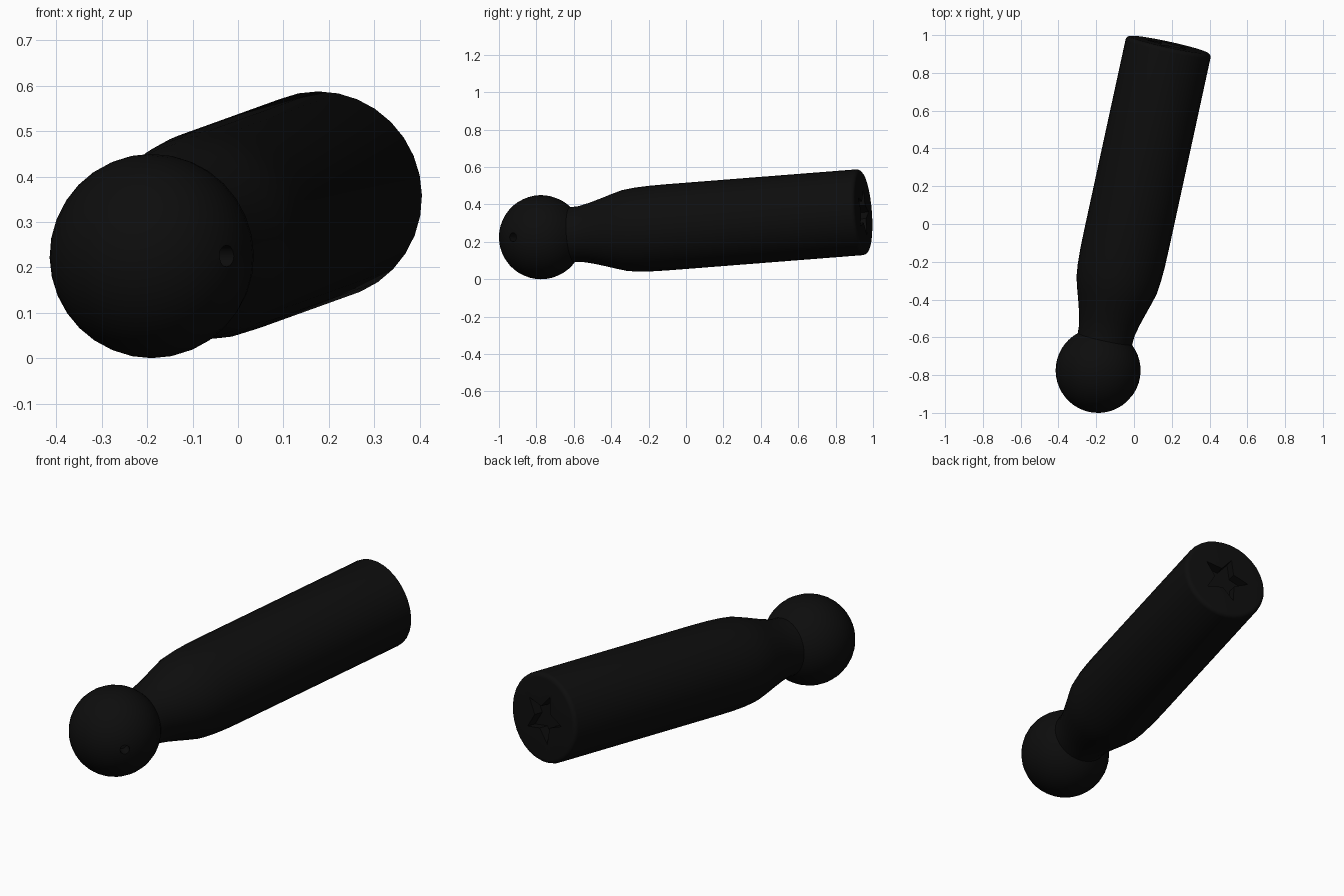
import bpy, bmesh, math
from mathutils import Vector, Matrix

cube = bpy.data.objects.get("Cube")
if cube:
    bpy.data.objects.remove(cube, do_unlink=True)

SEGMENTS = 32
BALL_R, BODY_R, LENGTH = 0.225, 0.23, 1.77
BALL_CENTRE = Vector((-0.19, -0.775, 0.225))
AXIS = Vector((0.375, 1.725, 0.135)).normalized()
PLACE = Matrix.Translation(BALL_CENTRE) @ AXIS.to_track_quat('Z', 'Y').to_matrix().to_4x4()

black = bpy.data.materials.new("black plastic")
black.use_nodes = True
colour = (0.004, 0.004, 0.004, 1)
black.diffuse_color = colour
black.node_tree.nodes["Principled BSDF"].inputs["Base Color"].default_value = colour


def add_object(name, bm):
    bmesh.ops.recalc_face_normals(bm, faces=bm.faces)
    mesh = bpy.data.meshes.new(name)
    bm.to_mesh(mesh)
    bm.free()
    mesh.materials.append(black)
    obj = bpy.data.objects.new(name, mesh)
    bpy.context.collection.objects.link(obj)
    return obj


def lathe(name, profile):
    """Spin (radius, height) pairs around the z axis."""
    bm = bmesh.new()
    verts = [bm.verts.new((r, 0, z)) for r, z in profile]
    edges = [bm.edges.new(pair) for pair in zip(verts, verts[1:])]
    bmesh.ops.spin(bm, geom=verts + edges, cent=(0, 0, 0), axis=(0, 0, 1),
                   angle=math.tau, steps=SEGMENTS)
    bmesh.ops.remove_doubles(bm, verts=bm.verts, dist=0.0005)
    return add_object(name, bm)


def prism(name, points, bottom, top):
    """Extrude a flat outline from bottom to top."""
    bm = bmesh.new()
    face = bm.faces.new([bm.verts.new((x, y, bottom)) for x, y in points])
    result = bmesh.ops.extrude_face_region(bm, geom=[face])
    raised = [v for v in result["geom"] if isinstance(v, bmesh.types.BMVert)]
    bmesh.ops.translate(bm, verts=raised, vec=(0, 0, top - bottom))
    return add_object(name, bm)


def ring(radii, count):
    return [(radii[i % len(radii)] * math.cos(math.tau * i / count),
             radii[i % len(radii)] * math.sin(math.tau * i / count)) for i in range(count)]


# Ball, waisted neck, long body and rounded end rim in one profile
neck_angle = math.asin(0.147 / BALL_R)
steps = 18
profile = []
for i in range(steps + 1):
    a = math.pi - (math.pi - neck_angle) * i / steps
    profile.append((BALL_R * math.sin(a), BALL_R * math.cos(a)))
profile += [(0.15, 0.22), (0.164, 0.28), (0.18, 0.335), (0.2, 0.4), (0.217, 0.46),
            (0.225, 0.53), (0.229, 0.61), (BODY_R, 0.7)]
rim = 0.022
for i in range(5):
    a = math.pi / 2 * i / 4
    profile.append((BODY_R - rim + rim * math.cos(a), LENGTH - rim + rim * math.sin(a)))
profile.append((0, LENGTH))
handle = lathe("ball_handle", profile)
handle.matrix_world = PLACE

# Star shaped recess in the end cap
star_cutter = prism("end_recess_cutter", ring((0.13, 0.06), 10), LENGTH - 0.05, LENGTH + 0.05)
star_cutter.matrix_world = PLACE

# Small pin hole in the side of the ball
hole_cutter = prism("pin_hole_cutter", ring((0.024,), 12), 0.16, 0.3)
direction = Vector((0.165, -0.15, 0.0))
hole_cutter.matrix_world = (Matrix.Translation(BALL_CENTRE)
                            @ direction.to_track_quat('Z', 'Y').to_matrix().to_4x4())

bpy.context.view_layer.update()
bpy.ops.object.select_all(action='DESELECT')
handle.select_set(True)
bpy.context.view_layer.objects.active = handle
for cutter in (star_cutter, hole_cutter):
    cut = handle.modifiers.new(cutter.name, 'BOOLEAN')
    cut.operation = 'DIFFERENCE'
    cut.solver = 'EXACT'
    cut.object = cutter
    bpy.ops.object.modifier_apply(modifier=cut.name)
    bpy.data.objects.remove(cutter, do_unlink=True)
bpy.ops.object.shade_smooth_by_angle(angle=math.radians(35))
